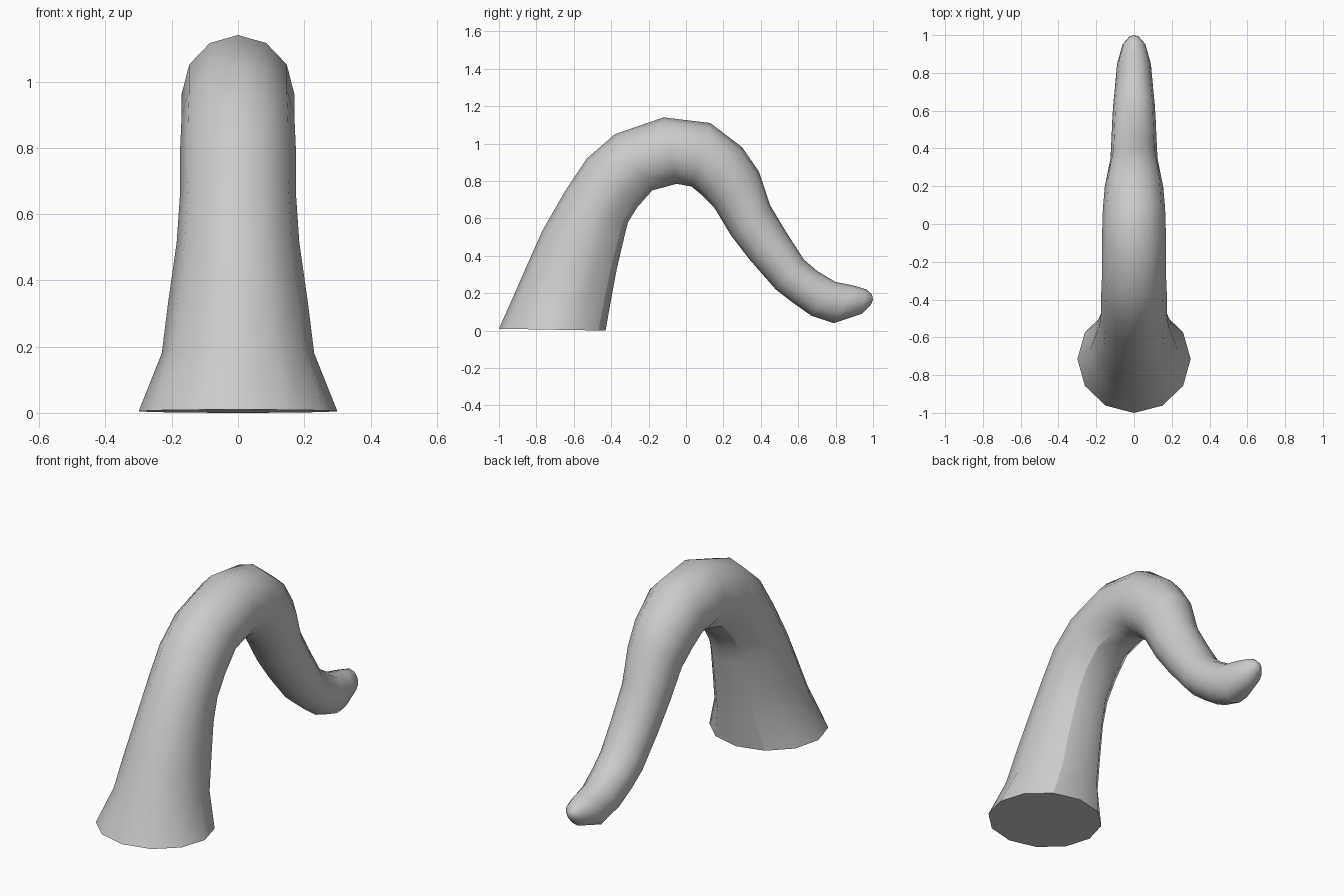
import bpy, bmesh, math
from mathutils import Vector

cube = bpy.data.objects.get("Cube")
if cube:
    bpy.data.objects.remove(cube)

SIDES = 12

# Cross-sections from base to tip: outer (y, z), inner (y, z), half width
RINGS = [
    ((-1, .01), (-.43, 0), .30), ((-.92, .19), (-.40, .17), .23),
    ((-.85, .35), (-.37, .33), .21), ((-.77, .53), (-.33, .50), .185),
    ((-.65, .74), (-.31, .58), .175), ((-.53, .92), (-.26, .66), .175),
    ((-.38, 1.05), (-.18, .75), .17), ((-.12, 1.14), (-.05, .785), .17),
    ((.13, 1.11), (.03, .77), .165), ((.30, .98), (.09, .72), .155),
    ((.39, .85), (.15, .66), .14), ((.45, .67), (.24, .51), .125),
    ((.54, .52), (.34, .38), .12), ((.63, .38), (.48, .22), .115),
    ((.70, .32), (.57, .15), .11), ((.80, .26), (.67, .08), .10),
    ((.90, .24), (.79, .04), .09), ((.965, .22), (.94, .09), .06),
    ((.995, .19), (.99, .14), .025),
]

# Plain grey skin
skin = bpy.data.materials.new("grey_skin")
skin.use_nodes = True
color = (.6, .6, .6, 1)
skin.diffuse_color = color
skin.node_tree.nodes["Principled BSDF"].inputs["Base Color"].default_value = color

# Curved tapering body, lofted through the rings
bm = bmesh.new()
loops = []
for outer, inner, width in RINGS:
    a, b = Vector((0, *outer)), Vector((0, *inner))
    centre, reach = (a + b) / 2, (a - b) / 2
    loop = []
    for i in range(SIDES):
        t = math.tau * i / SIDES
        loop.append(bm.verts.new(centre + reach * math.cos(t) + Vector((width * math.sin(t), 0, 0))))
    loops.append(loop)
for low, high in zip(loops, loops[1:]):
    for i in range(SIDES):
        j = (i + 1) % SIDES
        bm.faces.new((low[i], low[j], high[j], high[i]))

# Flat base and rounded tip
base = bm.faces.new(loops[0])
tip = bm.verts.new((0, 1, .165))
for i in range(SIDES):
    bm.faces.new((loops[-1][i], loops[-1][(i + 1) % SIDES], tip))
bmesh.ops.recalc_face_normals(bm, faces=bm.faces[:])

# Smooth skin, with a crisp base rim and two creases up the inner side
for face in bm.faces:
    face.smooth = True
base.smooth = False
for edge in base.edges:
    edge.smooth = False
for low, high in zip(loops[:7], loops[1:8]):
    for i in (SIDES // 2 - 1, SIDES // 2 + 1):
        bm.edges.get((low[i], high[i])).smooth = False

mesh = bpy.data.meshes.new("curved_tail")
bm.to_mesh(mesh)
bm.free()
mesh.materials.append(skin)
tail = bpy.data.objects.new("curved_tail", mesh)
bpy.context.collection.objects.link(tail)
